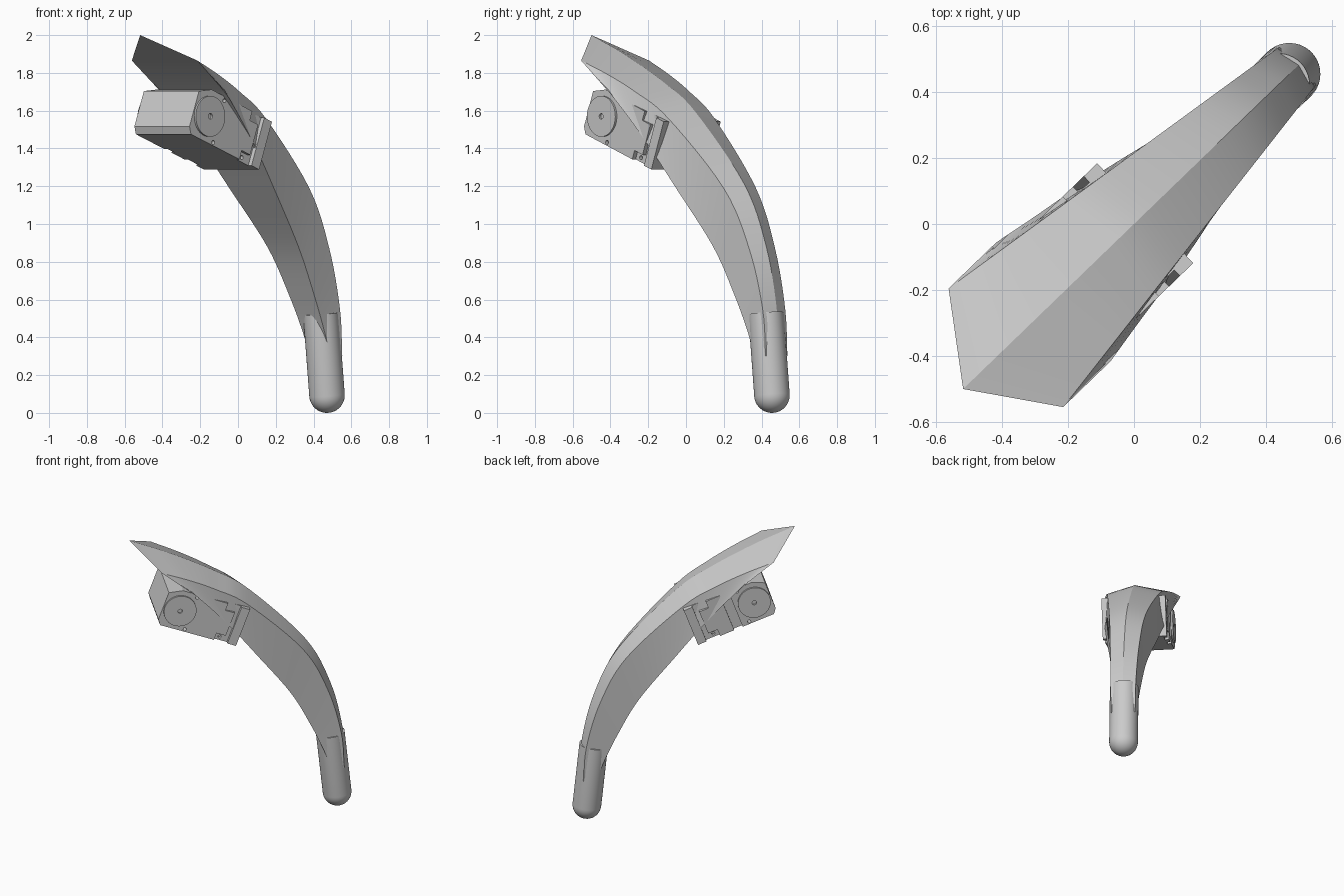
import bpy, bmesh, math
from mathutils import Matrix, Vector

cube = bpy.data.objects.get("Cube")
if cube:
    bpy.data.objects.remove(cube, do_unlink=True)

gray = bpy.data.materials.new("light gray")
gray.use_nodes = True
gray.diffuse_color = (0.6, 0.6, 0.6, 1)
gray.node_tree.nodes["Principled BSDF"].inputs["Base Color"].default_value = (0.6, 0.6, 0.6, 1)

# The limb lies in a vertical plane turned about z
TURN = Matrix.Rotation(math.radians(44), 4, 'Z')
# Motor frame: x runs along the motor, origin on the horn axis
MOTOR = TURN @ Matrix.Translation((-0.417, 0, 1.57)) @ Matrix.Rotation(math.radians(20.4), 4, 'Y')


def finish(name, bm, matrix, smooth=None):
    bmesh.ops.recalc_face_normals(bm, faces=bm.faces)
    bm.transform(matrix)
    mesh = bpy.data.meshes.new(name)
    bm.to_mesh(mesh)
    bm.free()
    mesh.materials.append(gray)
    obj = bpy.data.objects.new(name, mesh)
    bpy.context.collection.objects.link(obj)
    if smooth:
        shade(obj, smooth)
    return obj


def activate(obj):
    bpy.ops.object.select_all(action='DESELECT')
    obj.select_set(True)
    bpy.context.view_layer.objects.active = obj


def shade(obj, degrees):
    activate(obj)
    bpy.ops.object.shade_smooth_by_angle(angle=math.radians(degrees))


def prism(name, outline, y0, y1, matrix):
    bm = bmesh.new()
    face = bm.faces.new([bm.verts.new((a, y0, b)) for a, b in outline])
    out = bmesh.ops.extrude_face_region(bm, geom=[face])
    verts = [g for g in out["geom"] if isinstance(g, bmesh.types.BMVert)]
    bmesh.ops.translate(bm, verts=verts, vec=(0, y1 - y0, 0))
    return finish(name, bm, matrix)


def circle(a, b, r, n):
    return [(a + r * math.cos(math.tau * i / n), b + r * math.sin(math.tau * i / n)) for i in range(n)]


def cut(target, cutter):
    cutter.hide_render = True
    mod = target.modifiers.new("cut", 'BOOLEAN')
    mod.operation = 'DIFFERENCE'
    mod.solver = 'EXACT'
    mod.object = cutter
    activate(target)
    bpy.ops.object.modifier_apply(modifier=mod.name)
    bpy.data.objects.remove(cutter, do_unlink=True)


def spline(points, steps=6):
    pts = [Vector(p) for p in points]
    pts = [2 * pts[0] - pts[1]] + pts + [2 * pts[-1] - pts[-2]]
    result = []
    for p0, p1, p2, p3 in zip(pts, pts[1:], pts[2:], pts[3:]):
        for i in range(steps):
            t = i / steps
            result.append(0.5 * (2 * p1 + (p2 - p0) * t + (2 * p0 - 5 * p1 + 4 * p2 - p3) * t ** 2
                                 + (3 * p1 - p0 - 3 * p2 + p3) * t ** 3))
    return result + [pts[-2]]


# Curved limb: loft of a ridge, two eaves and two lower edges
ridge = spline([(-.72, 2), (-.45, 1.89), (-.16, 1.745), (.07, 1.595),
                (.445, 1.21), (.61, .885), (.69, .56), (.705, .32)])
eave = spline([(-.54, 1.865), (-.36, 1.79), (-.18, 1.70), (.04, 1.56),
               (.41, 1.19), (.58, .87), (.67, .55), (.69, .3)])
lower = spline([(-.34, 1.71), (-.2, 1.56), (-.05, 1.385), (.1, 1.19),
                (.33, .88), (.47, .62), (.56, .42), (.6, .3)])
bm = bmesh.new()
rings = []
for r, e, l in zip(ridge, eave, lower):
    w = 0.25 - 0.138 * (e.x + 0.54)
    section = [(r, 0), (e, w), (l, w), (l, -w), (e, -w)]
    rings.append([bm.verts.new((p.x, y, p.y)) for p, y in section])
for p, q in zip(rings, rings[1:]):
    for i in range(5):
        j = (i + 1) % 5
        bm.faces.new((p[i], p[j], q[j], q[i]))
bm.faces.new(rings[0])
bm.faces.new(rings[-1])
limb = finish("curved_limb", bm, TURN, 15)
# keep the ridge crease sharp along its whole length
creases = {v for ring in range(len(rings)) for v in [ring * 5]}
sharp = limb.data.attributes.get("sharp_edge") or limb.data.attributes.new("sharp_edge", 'BOOLEAN', 'EDGE')
for edge in limb.data.edges:
    if all(v in creases for v in edge.vertices):
        sharp.data[edge.index].value = True

# Rounded foot: tilted peg with a hemispherical tip
R = 0.094
profile = [(R * math.sin(t * math.pi / 20), -R * math.cos(t * math.pi / 20)) for t in range(11)]
profile += [(R, 0.435), (0, 0.435)]
bm = bmesh.new()
verts = [bm.verts.new((x, 0, z)) for x, z in profile]
edges = [bm.edges.new(pair) for pair in zip(verts, verts[1:])]
bmesh.ops.spin(bm, geom=verts + edges, cent=(0, 0, 0), axis=(0, 0, 1), angle=math.tau, steps=40)
bmesh.ops.remove_doubles(bm, verts=bm.verts, dist=0.0001)
lean = Matrix.Translation((0.655, 0, R)) @ Matrix.Rotation(math.radians(-6), 4, 'Y')
finish("rounded_foot", bm, TURN @ lean, 30)

# Motor case with chamfered rear corners
case = prism("motor_case", [(-.115, -.1), (-.09, -.135), (.445, -.135), (.445, .135),
                            (-.03, .14), (-.115, .1)], -.21, .21, MOTOR)
bracket = [(.29, .15), (.385, .15), (.385, -.15), (.29, -.15),
           (.29, -.085), (.355, -.085), (.355, .085), (.29, .085)]
for side in (-1, 1):
    # mounting recess and screw holes
    cut(case, prism("recess_cutter", bracket, side * .185, side * .25, MOTOR))
    for a, b in ((.078, .118), (.078, -.118), (.325, .112), (.325, -.112)):
        cut(case, prism("hole_cutter", circle(a, b, .011, 12), side * .165, side * .25, MOTOR))
    # turning horn
    name = "horn_left" if side > 0 else "horn_right"
    horn = prism(name, circle(0, 0, .108, 40), side * .2, side * .222, MOTOR)
    cut(horn, prism("bore_cutter", circle(0, 0, .015, 16), side * .205, side * .25, MOTOR))
    shade(horn, 30)
# cable slot on the rear side
cut(case, prism("slot_cutter", [(.13, -.15), (.19, -.15), (.19, .15), (.13, .15)], .185, .25, MOTOR))
